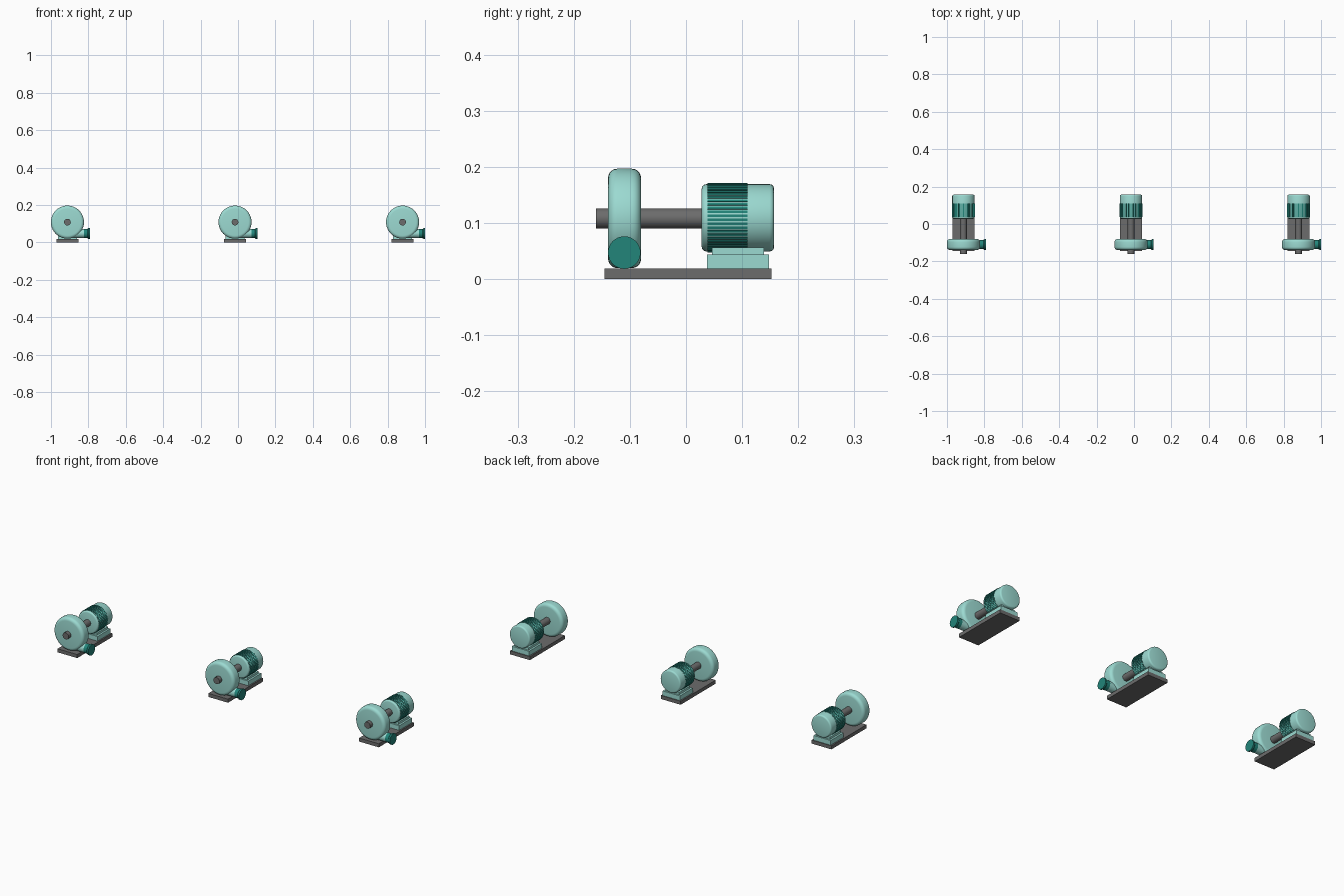
import bpy, bmesh, math
from mathutils import Matrix, Vector

if "Cube" in bpy.data.objects:
    bpy.data.objects.remove(bpy.data.objects["Cube"])


def material(name, rgb):
    m = bpy.data.materials.new(name)
    m.diffuse_color = (*rgb, 1)
    m.use_nodes = True
    m.node_tree.nodes["Principled BSDF"].inputs["Base Color"].default_value = m.diffuse_color
    return m


LIGHT = material("pale_teal", (0.33, 0.70, 0.64))
DARK = material("dark_teal", (0.016, 0.235, 0.195))
GREY = material("grey", (0.15, 0.15, 0.15))


def finish(bm, name, mat, smooth=False):
    bmesh.ops.recalc_face_normals(bm, faces=bm.faces[:])
    me = bpy.data.meshes.new(name)
    bm.to_mesh(me)
    bm.free()
    me.materials.append(mat)
    ob = bpy.data.objects.new(name, me)
    bpy.context.collection.objects.link(ob)
    if smooth:
        bpy.ops.object.select_all(action='DESELECT')
        ob.select_set(True)
        bpy.context.view_layer.objects.active = ob
        bpy.ops.object.shade_smooth_by_angle(angle=math.radians(35))
    return ob


def box(name, mat, x, y, z):
    """Box from (min, max) ranges."""
    bm = bmesh.new()
    size = [b - a for a, b in (x, y, z)]
    mid = [(a + b) / 2 for a, b in (x, y, z)]
    bmesh.ops.create_cube(bm, size=1, matrix=Matrix.Translation(mid) @ Matrix.Diagonal((*size, 1)))
    return finish(bm, name, mat)


def lathe(name, mat, origin, axis, profile, n=40):
    """Closed solid of revolution; profile is (distance along axis, radius)."""
    bm = bmesh.new()
    rings = []
    for d, r in profile:
        ring = []
        for i in range(n):
            a = 2 * math.pi * i / n
            u, v = r * math.cos(a), r * math.sin(a)
            p = (u, d, v) if axis == 'Y' else (d, u, v)
            ring.append(bm.verts.new(Vector(origin) + Vector(p)))
        rings.append(ring)
    for a, b in zip(rings, rings[1:]):
        for i in range(n):
            j = (i + 1) % n
            bm.faces.new((a[i], a[j], b[j], b[i]))
    bm.faces.new(rings[0])
    bm.faces.new(rings[-1])
    return finish(bm, name, mat, True)


def rounded(d0, d1, r, ad, ar, steps=5):
    """Drum profile with rounded rims: ad deep along axis, ar in radius."""
    arc = [math.pi / 2 * i / steps for i in range(steps + 1)]
    left = [(d0 + ad * (1 - math.cos(t)), r - ar * (1 - math.sin(t))) for t in arc]
    return left + [(d0 + d1 - d, q) for d, q in reversed(left)]


def fins(name, x, z, count=54):
    """Radial cooling ribs around the motor."""
    bm = bmesh.new()
    for i in range(count):
        m = (Matrix.Translation((x, 0.074, z)) @ Matrix.Rotation(2 * math.pi * i / count, 4, 'Y')
             @ Matrix.Translation((0, 0, 0.0595)) @ Matrix.Diagonal((0.0042, 0.072, 0.005, 1)))
        bmesh.ops.create_cube(bm, size=1, matrix=m)
    return finish(bm, name, DARK)


def pump(x, tag):
    zc = 0.108
    # base plate and motor feet
    box("base_plate_" + tag, GREY, (x - 0.0585, x + 0.0585), (-0.1455, 0.152), (0, 0.019))
    box("motor_foot_" + tag, LIGHT, (x - 0.051, x + 0.051), (0.0375, 0.148), (0.019, 0.044))
    box("motor_saddle_" + tag, LIGHT, (x - 0.041, x + 0.041), (0.046, 0.139), (0.044, 0.056))
    # pump casing, shaft, motor
    lathe("pump_casing_" + tag, LIGHT, (x, 0, zc), 'Y', rounded(-0.139, -0.080, 0.0885, 0.016, 0.017))
    lathe("shaft_" + tag, GREY, (x, 0, zc), 'Y', [(-0.16, 0.018), (0.04, 0.018)], 16)
    lathe("motor_body_" + tag, LIGHT, (x, 0, 0.109), 'Y', rounded(0.028, 0.157, 0.06, 0.008, 0.008, 3))
    fins("cooling_fins_" + tag, x, 0.109)
    # outlet pipe at the bottom of the casing, with flange
    lathe("outlet_pipe_" + tag, LIGHT, (x, -0.11, 0.047), 'X', [(0.0, 0.024), (0.092, 0.024)], 24)
    lathe("outlet_flange_" + tag, DARK, (x, -0.11, 0.047), 'X',
          [(0.088, 0.0245), (0.107, 0.0245), (0.112, 0.029), (0.12, 0.029)], 32)


for cx, tag in ((-0.912, "left"), (-0.016, "middle"), (0.88, "right")):
    pump(cx, tag)
